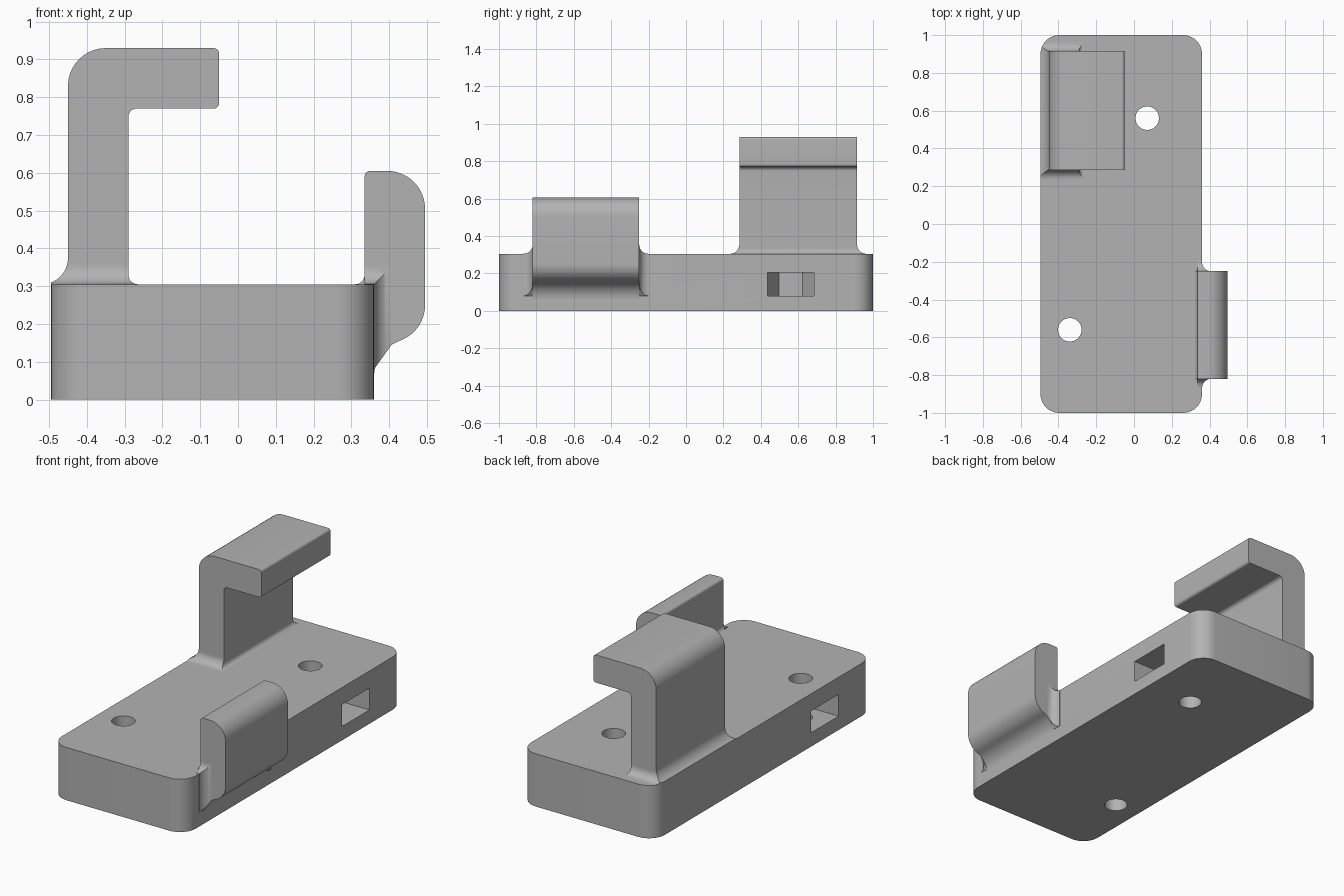
import bpy, bmesh
from math import sin, cos, sqrt, radians
from mathutils import Vector

if "Cube" in bpy.data.objects:
    bpy.data.objects.remove(bpy.data.objects["Cube"])

grey = bpy.data.materials.new("plain grey")
grey.use_nodes = True
grey.diffuse_color = (0.45, 0.45, 0.45, 1)
grey.node_tree.nodes["Principled BSDF"].inputs["Base Color"].default_value = (0.45, 0.45, 0.45, 1)


def arc(cx, cy, r, start, end, n=12):
    angles = [radians(start + (end - start) * i / n) for i in range(n + 1)]
    return [(cx + r * cos(a), cy + r * sin(a)) for a in angles]


def rounded(corners, n=10):
    """Outline from (x, y, radius) corners with circular fillets."""
    out = []
    for i, (x, y, r) in enumerate(corners):
        p = Vector((x, y))
        if not r:
            out.append((x, y))
            continue
        u = (Vector(corners[i - 1][:2]) - p).normalized()
        v = (Vector(corners[(i + 1) % len(corners)][:2]) - p).normalized()
        centre = p + (u + v) * r
        for k in range(n + 1):
            a = radians(90 * k / n)
            out.append(tuple(centre - v * r * cos(a) - u * r * sin(a)))
    return out


def loft(name, rings):
    bm = bmesh.new()
    loops = [[bm.verts.new(p) for p in ring] for ring in rings]
    n = len(loops[0])
    for a, b in zip(loops, loops[1:]):
        for i in range(n):
            j = (i + 1) % n
            bm.faces.new((a[i], a[j], b[j], b[i]))
    bm.faces.new(loops[0])
    bm.faces.new(loops[-1])
    bmesh.ops.recalc_face_normals(bm, faces=bm.faces)
    mesh = bpy.data.meshes.new(name)
    bm.to_mesh(mesh)
    bm.free()
    mesh.materials.append(grey)
    obj = bpy.data.objects.new(name, mesh)
    bpy.context.collection.objects.link(obj)
    return obj


def prism_z(name, outline, z0, z1):
    return loft(name, [[(x, y, z) for x, y in outline] for z in (z0, z1)])


def prism_y(name, outline, y0, y1):
    return loft(name, [[(x, y, z) for x, z in outline] for y in (y0, y1)])


def combine(obj, cutters, operation):
    for c in cutters:
        mod = obj.modifiers.new("cut", "BOOLEAN")
        mod.operation, mod.solver, mod.object = operation, "EXACT", c
    graph = bpy.context.evaluated_depsgraph_get()
    mesh = bpy.data.meshes.new_from_object(obj.evaluated_get(graph))
    obj.modifiers.clear()
    obj.data = mesh
    for c in cutters:
        bpy.data.objects.remove(c)


def flare(r, h):
    """Width of a concave fillet of radius r at height h."""
    return r - sqrt(max(0, r * r - (r - h) ** 2)) if h < r else 0


LEFT, RIGHT, TOP = -0.495, 0.36, 0.305
footprint = rounded([(LEFT, -1, 0.1), (RIGHT, -1, 0.1), (RIGHT, 1, 0.1), (LEFT, 1, 0.1)])

# Base block with screw holes and hexagonal nut slots opening to the sides
base = prism_z("base", footprint, 0, TOP)
cutters = []
for hx, hy, side in ((0.07, 0.56, 1), (-0.34, -0.56, -1)):
    cutters.append(prism_z("screw_hole", arc(hx, hy, 0.062, 0, 352.5, 47), -0.1, 0.5))
    hexa = [(hx + side * dx, hy + dy) for dx, dy in
            ((0.6, 0.125), (0, 0.125), (-0.108, 0.0625),
             (-0.108, -0.0625), (0, -0.125), (0.6, -0.125))]
    cutters.append(prism_z("nut_slot", hexa, 0.08, 0.205))
combine(base, cutters, "DIFFERENCE")

# Tall hook
Y0, Y1 = 0.285, 0.915
hook = prism_y("tall_hook", rounded([
    (-0.45, 0.2, 0), (-0.45, 0.93, 0.1), (-0.05, 0.93, 0.015), (-0.05, 0.77, 0.015),
    (-0.29, 0.77, 0.022), (-0.29, 0.2, 0)]), Y0, Y1)

# Flared foot of the hook, trimmed to the base outline
rings = []
for i in range(17):
    h = 0.07 * (i / 16) ** 2
    x0, x1 = -0.45 - flare(0.07, h), -0.29 + flare(0.025, h)
    y0, y1 = Y0 - flare(0.05, h), Y1 + flare(0.05, h)
    rings.append([(x, y, TOP + h) for x, y in ((x0, y0), (x1, y0), (x1, y1), (x0, y1))])
hook_foot = loft("hook_foot", rings)
combine(hook_foot, [prism_z("trim", footprint, 0.1, 0.6)], "INTERSECT")

# Short side clip with an S-shaped underside
C0, C1 = -0.82, -0.25
inner = rounded([(0.305, 0.06, 0), (0.305, TOP, 0), (0.335, TOP, 0.025),
                 (0.335, 0.605, 0.015), (0.4, 0.605, 0)])[:-1]
clip = prism_y("side_clip", inner + arc(0.395, 0.505, 0.1, 90, 0)
               + arc(0.395, 0.25, 0.1, 0, -71.1) + arc(0.46, 0.06, 0.1, 108.9, 180)[1:], C0, C1)

# Flares wrapping the base edge at both ends of the clip
for name, y, way in (("clip_front_flare", C0, -1), ("clip_back_flare", C1, 1)):
    rings = []
    for i in range(13):
        d = 0.048 * (i / 12) ** 2
        h = flare(0.048, d) + 0.0005
        rings.append([(px, y + way * d, pz) for px, pz in (
            (0.335, 0.1), (0.335, TOP + h), (RIGHT + h, TOP + h),
            (RIGHT + h, 0.08 + 1.4 * h), (RIGHT, 0.08))])
    loft(name, rings)

# Smooth rounded surfaces, keep hard edges
parts = [o for o in bpy.context.scene.objects if o.type == "MESH" and grey.name in o.data.materials]
bpy.ops.object.select_all(action="DESELECT")
for o in parts:
    o.select_set(True)
bpy.context.view_layer.objects.active = base
bpy.ops.object.shade_smooth_by_angle(angle=radians(30))
